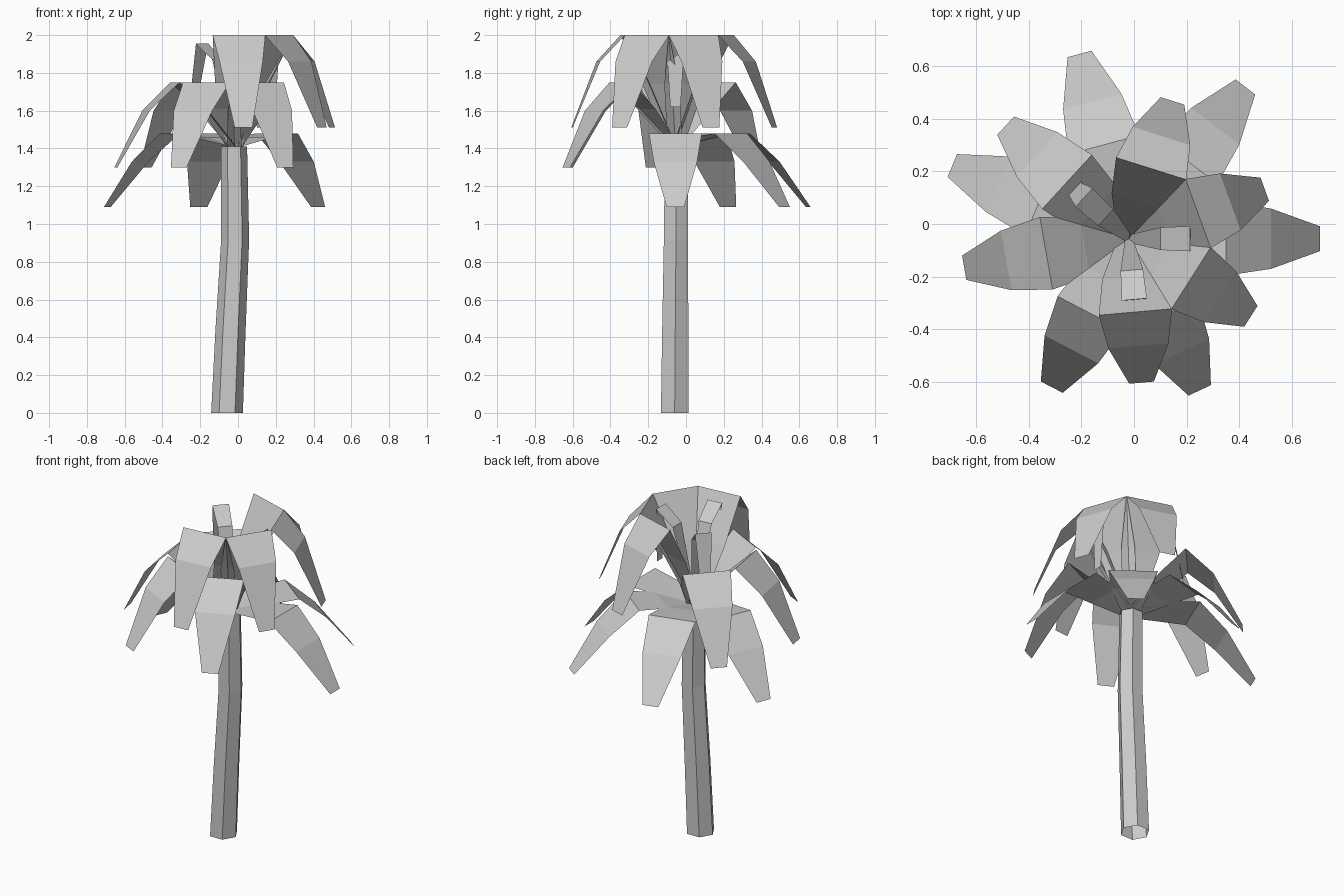
import bpy, bmesh, math

if "Cube" in bpy.data.objects:
    bpy.data.objects.remove(bpy.data.objects["Cube"])

grey = bpy.data.materials.new("plain grey")
grey.diffuse_color = (0.6, 0.6, 0.6, 1)
grey.use_nodes = True
grey.node_tree.nodes["Principled BSDF"].inputs["Base Color"].default_value = grey.diffuse_color

CROWN = (-0.019, -0.056)   # where every leaf grows from
STEP = 52.5                # angle between neighbouring leaves


def make_object(name, bm):
    me = bpy.data.meshes.new(name)
    bm.to_mesh(me)
    bm.free()
    me.materials.append(grey)
    ob = bpy.data.objects.new(name, me)
    bpy.context.collection.objects.link(ob)
    return ob


def leaf(name, angle, profile):
    """Folded sheet from rows of (reach, height, half width)."""
    a = math.radians(angle)
    c, s = math.cos(a), math.sin(a)
    bm = bmesh.new()
    rows = []
    for r, z, w in profile:
        rows.append([bm.verts.new((CROWN[0] + r * c - t * s,
                                   CROWN[1] + r * s + t * c, z)) for t in (-w, w)])
    for (a0, a1), (b0, b1) in zip(rows, rows[1:]):
        bm.faces.new((a0, b0, b1, a1))
    make_object(name, bm)


# Trunk: bent six-sided open tube, rows of (x, y, z, radius)
bm = bmesh.new()
rings = []
for x, y, z, r in [(-0.058, -0.06, 0.0, 0.084), (-0.04, -0.057, 0.43, 0.08),
                   (-0.015, -0.053, 0.92, 0.074), (-0.021, -0.052, 1.41, 0.069)]:
    rings.append([bm.verts.new((x + r * math.cos(i * math.pi / 3),
                                y + r * math.sin(i * math.pi / 3), z)) for i in range(6)])
for lo, hi in zip(rings, rings[1:]):
    for i in range(6):
        j = (i + 1) % 6
        bm.faces.new((lo[i], lo[j], hi[j], hi[i]))
make_object("trunk", bm)

# Leaves: three tiers that spiral up around the crown
tiers = {
    "low_leaf": (0, [(0.0, 1.41, 0.045), (0.195, 1.46, 0.115), (0.37, 1.48, 0.14),
                     (0.54, 1.33, 0.115), (0.728, 1.09, 0.047)]),
    "middle_leaf": (137.5, [(0.0, 1.41, 0.045), (0.17, 1.61, 0.115), (0.32, 1.75, 0.14),
                            (0.475, 1.60, 0.115), (0.637, 1.30, 0.047)]),
    "top_leaf": (275, [(0.0, 1.41, 0.045), (0.145, 1.74, 0.115), (0.28, 2.0, 0.14),
                       (0.41, 1.86, 0.115), (0.55, 1.51, 0.047)]),
}
for name, (start, profile) in tiers.items():
    for i in range(4):
        leaf(f"{name}_{i + 1}", start + i * STEP, profile)

# Young leaves: narrow curled shoots in the middle, one opening further out
for i, (angle, tip) in enumerate([(0, 0.24), (137.5, 0.30), (275, 0.24)]):
    leaf(f"young_leaf_{i + 1}", angle,
         [(0.0, 1.41, 0.015), (0.12, 1.87, 0.043), (0.232, 1.955, 0.048), (tip, 1.62, 0.027)])
